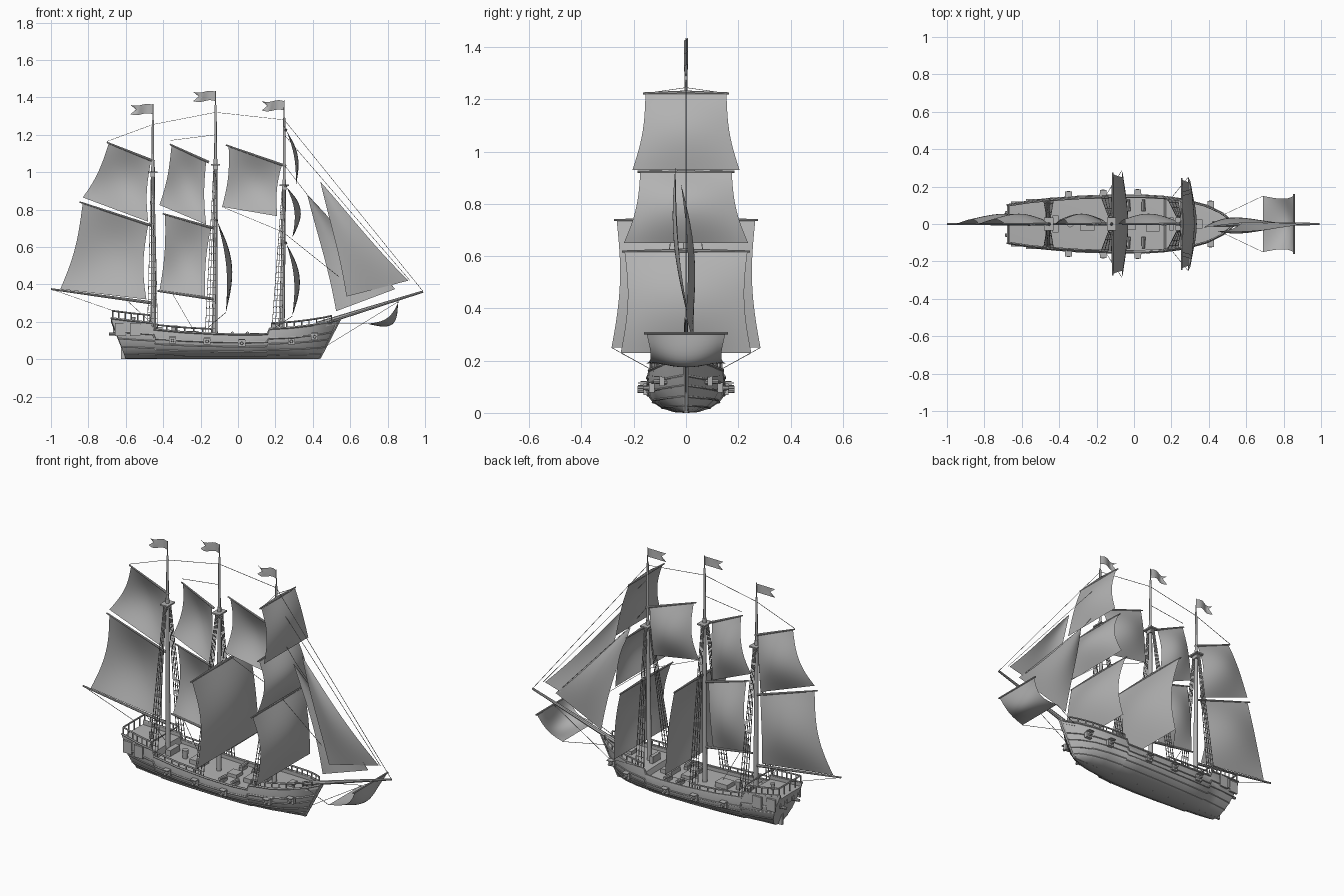
import bpy, bmesh
from math import sin, cos, pi
from mathutils import Vector as V

if "Cube" in bpy.data.objects:
    bpy.data.objects.remove(bpy.data.objects["Cube"])

grey = bpy.data.materials.new("plain_grey")
grey.use_nodes = True
grey.diffuse_color = (0.45, 0.45, 0.45, 1)
grey.node_tree.nodes["Principled BSDF"].inputs["Base Color"].default_value = (0.45, 0.45, 0.45, 1)


def finish(name, bm, smooth=True):
    me = bpy.data.meshes.new(name)
    bm.to_mesh(me)
    bm.free()
    me.materials.append(grey)
    ob = bpy.data.objects.new(name, me)
    bpy.context.collection.objects.link(ob)
    if smooth:
        bpy.ops.object.select_all(action='DESELECT')
        ob.select_set(True)
        bpy.context.view_layer.objects.active = ob
        bpy.ops.object.shade_smooth_by_angle(angle=0.7)
    return ob


def tubes(name, segs, sides=6):
    """Straight tapered rods, each (start, end, start radius, end radius)."""
    bm = bmesh.new()
    for a, b, r0, r1 in segs:
        a, b = V(a), V(b)
        d = (b - a).normalized()
        s = d.orthogonal().normalized()
        t = d.cross(s)
        rings = [[bm.verts.new(p + (s * cos(2 * pi * i / sides) + t * sin(2 * pi * i / sides)) * r)
                  for i in range(sides)] for p, r in ((a, r0), (b, r1))]
        for i in range(sides):
            j = (i + 1) % sides
            bm.faces.new((rings[0][i], rings[0][j], rings[1][j], rings[1][i]))
        bm.faces.new(rings[0][::-1])
        bm.faces.new(rings[1])
    return finish(name, bm)


def boxes(name, items):
    """Axis-aligned boxes, each (centre, size)."""
    bm = bmesh.new()
    for c, s in items:
        for v in bmesh.ops.create_cube(bm, size=1)["verts"]:
            v.co = V(c) + V((v.co.x * s[0], v.co.y * s[1], v.co.z * s[2]))
    return finish(name, bm, False)


def path(points, r):
    return [(a, b, r, r) for a, b in zip(points, points[1:])]


def grid(name, fn, nu, nv):
    bm = bmesh.new()
    vs = [[bm.verts.new(fn(i / nu, j / nv)) for i in range(nu + 1)] for j in range(nv + 1)]
    for j in range(nv):
        for i in range(nu):
            bm.faces.new((vs[j][i], vs[j][i + 1], vs[j + 1][i + 1], vs[j + 1][i]))
    bmesh.ops.remove_doubles(bm, verts=bm.verts, dist=1e-5)
    return finish(name, bm)


def sail(name, tl, tr, br, bl, belly, hollow=0.1):
    tl, tr, br, bl, belly = map(V, (tl, tr, br, bl, belly))

    def fn(u, v):
        k = 0.5 + (u - 0.5) * (1 - hollow * sin(pi * v))
        p = tl.lerp(tr, k).lerp(bl.lerp(br, k), v)
        return p + belly * sin(pi * v) * (0.45 + 0.55 * sin(pi * u))
    return grid(name, fn, 14, 14)


# Hull: stations of keel x, rail x, half width, rail height
stations = [(-0.60, -0.68, 0.105, 0.22), (-0.51, -0.56, 0.125, 0.205), (-0.44, -0.46, 0.135, 0.195),
            (-0.43, -0.45, 0.136, 0.16), (-0.28, -0.29, 0.148, 0.145), (-0.10, -0.10, 0.154, 0.135),
            (0.06, 0.06, 0.153, 0.132), (0.15, 0.16, 0.147, 0.135), (0.16, 0.17, 0.146, 0.163),
            (0.26, 0.29, 0.13, 0.17), (0.34, 0.39, 0.102, 0.182), (0.40, 0.475, 0.058, 0.196),
            (0.44, 0.535, 0.006, 0.21)]
section = [(0.04, 0), (0.3, 0.02), (0.6, 0.13), (0.83, 0.3), (0.96, 0.5), (1, 0.68), (0.96, 1), (0.9, 1)]


def half_section(xk, xt, w, zt):
    pts = [(xk + (xt - xk) * f, w * g, zt * f) for g, f in section]
    deck_z = zt - 0.02
    return pts + [(pts[-1][0], w * 0.9, deck_z), (pts[-1][0], 0, deck_z + 0.003)]


bm = bmesh.new()
rings = []
for st in stations:
    half = half_section(*st)
    ring = half + [(x, -y, z) for x, y, z in half[-2::-1]]
    rings.append([bm.verts.new(p) for p in ring])
n = len(rings[0])
for a, b in zip(rings, rings[1:]):
    for i in range(n):
        bm.faces.new((a[i], a[(i + 1) % n], b[(i + 1) % n], b[i]))
bm.faces.new(rings[0])
bm.faces.new(rings[-1])
bmesh.ops.recalc_face_normals(bm, faces=bm.faces)
finish("hull", bm)


def beam(x):
    """Half width and rail height at x."""
    for a, b in zip(stations, stations[1:]):
        if a[1] <= x <= b[1]:
            t = (x - a[1]) / (b[1] - a[1])
            return a[2] + (b[2] - a[2]) * t, a[3] + (b[3] - a[3]) * t
    return 0.105, 0.22


# Wales, cap rails and stem
strips = []
for s in (-1, 1):
    for k, r in ((2, 0.003), (3, 0.004), (4, 0.004), (5, 0.005), (6, 0.006)):
        line = [half_section(*st)[k] for st in stations]
        strips += path([(x, s * y, z) for x, y, z in line], r)
tubes("hull_wales", strips, 5)
tubes("stem_post", [((0.435, 0, 0.01), (0.54, 0, 0.215), 0.01, 0.012)])
boxes("rudder", [((-0.605, 0, 0.032), (0.04, 0.014, 0.064)), ((-0.08, 0, 0.004), (1.04, 0.014, 0.008))])

# Railings around the raised decks and the waist
rails = []
for x0, x1, count, h in ((-0.67, -0.47, 7, 0.04), (-0.43, -0.14, 7, 0.025), (0.18, 0.5, 9, 0.03)):
    xs = [x0 + (x1 - x0) * i / (count - 1) for i in range(count)]
    for s in (-1, 1):
        feet = [(x, s * beam(x)[0] * 0.93, beam(x)[1]) for x in xs]
        tops = [(x, y, z + h) for x, y, z in feet]
        rails += [(a, b, 0.004, 0.004) for a, b in zip(feet, tops)] + path(tops, 0.005)
rails += path([(-0.67, -0.098, 0.26), (-0.67, 0.098, 0.26)], 0.005)
rails += path([(-0.47, -0.12, 0.235), (-0.47, 0.12, 0.235)], 0.004)
rails += [((-0.67, y, 0.21), (-0.67, y, 0.26), 0.004, 0.004) for y in (-0.05, 0, 0.05)]
tubes("deck_railings", rails, 5)

# Guns, ports and cabin windows
ports, guns, windows = [], [], []
for s in (-1, 1):
    for x, z in ((-0.35, 0.1), (-0.165, 0.095), (0.02, 0.085), (0.285, 0.095), (0.41, 0.12)):
        w = beam(x)[0]
        ports += [((x, s * w, z), (0.038, 0.02, 0.034)), ((x, s * (w + 0.016), z + 0.02), (0.036, 0.03, 0.004))]
        guns.append(((x, s * (w - 0.02), z), (x, s * (w + 0.033), z), 0.011, 0.008))
    for x in (-0.03, 0.05):
        guns.append(((x, s * 0.07, 0.135), (x, s * 0.13, 0.14), 0.011, 0.008))
        ports.append(((x, s * 0.09, 0.122), (0.022, 0.045, 0.016)))
    guns.append(((-0.64, s * 0.06, 0.135), (-0.69, s * 0.06, 0.135), 0.01, 0.008))
    for x in (-0.63, -0.55):
        windows.append(((x, s * (beam(x)[0] + 0.001), 0.16), (0.055, 0.012, 0.07)))
windows += [((-0.662, y, 0.165), (0.012, 0.035, 0.045)) for y in (-0.06, 0, 0.06)]
boxes("gun_ports", ports)
tubes("guns", guns, 8)
boxes("cabin_windows", windows)

# Deck fittings
boxes("deck_fittings", [((-0.25, 0, 0.137), (0.08, 0.07, 0.03)), ((0.1, 0, 0.127), (0.07, 0.08, 0.025)),
                        ((-0.02, 0, 0.125), (0.06, 0.06, 0.02)), ((0.35, 0, 0.168), (0.03, 0.05, 0.02)),
                        ((-0.42, 0, 0.155), (0.03, 0.09, 0.035)), ((0.2, 0, 0.17), (0.02, 0.07, 0.04))])
tubes("capstan_and_wheel_post", [((-0.34, 0, 0.13), (-0.34, 0, 0.18), 0.014, 0.018),
                                 ((-0.56, 0, 0.18), (-0.56, 0, 0.225), 0.008, 0.012)], 10)

# Masts with platforms, shrouds and flags: base x, head x, platform height, mast height, flag height
masts = {"mizzen": (-0.45, -0.455, 1.0, 1.28, 1.36), "main": (-0.122, -0.12, 1.04, 1.36, 1.43),
         "fore": (0.235, 0.247, 0.93, 1.29, 1.38)}
for name, (xb, xh, zp, zt, zf) in masts.items():
    tubes(name + "_mast", [((xb, 0, 0.1), (xh, 0, zp + 0.03), 0.014, 0.01),
                           ((xh, 0, zp - 0.06), (xh, 0, zt), 0.008, 0.006),
                           ((xh, 0, zt), (xh, 0, zf + 0.005), 0.003, 0.002)], 10)
    boxes(name + "_platform", [((xh, 0, zp), (0.05, 0.07, 0.008)), ((xh, 0, zp - 0.015), (0.025, 0.04, 0.02))])
    lines = []
    shift = 0.02 if name == "mizzen" else 0
    for s in (-1, 1):
        feet = [V((xb + shift - d, s * beam(xb)[0] * 0.95, beam(xb)[1] - 0.01)) for d in (0, 0.018, 0.036, 0.054)]
        heads = [V((xh + 0.006 - d, s * 0.02, zp)) for d in (0, 0.005, 0.01, 0.015)]
        lines += [(a, b, 0.0022, 0.0022) for a, b in zip(feet, heads)]
        for i in range(1, 24):
            lines.append((feet[0].lerp(heads[0], i / 25), feet[3].lerp(heads[3], i / 25), 0.0018, 0.0018))
    tubes(name + "_shrouds", lines, 4)

    def flag(u, v, xh=xh, zf=zf):
        reach = 0.12 - (0.03 * (1 - abs(2 * v - 1)) if u > 0.5 else 0) * (2 * u - 1)
        return (xh - u * reach, 0.008 * sin(2 * pi * u), zf - 0.05 * v + 0.005 * sin(2 * pi * u))
    grid(name + "_flag", flag, 10, 4)

# Fore-and-aft sails with their gaffs: four corners as (x, z)
gaff_sails = {
    "mizzen_lower": ((-0.83, 0.835), (-0.48, 0.72), (-0.49, 0.32), (-0.95, 0.375)),
    "mizzen_upper": ((-0.69, 1.155), (-0.465, 1.065), (-0.48, 0.735), (-0.83, 0.865)),
    "main_lower": ((-0.39, 0.775), (-0.145, 0.705), (-0.175, 0.33), (-0.42, 0.365)),
    "main_upper": ((-0.355, 1.145), (-0.17, 1.06), (-0.17, 0.72), (-0.42, 0.825)),
    "fore_upper": ((-0.05, 1.14), (0.235, 1.04), (0.21, 0.765), (-0.085, 0.815))}
spars = []
for name, cs in gaff_sails.items():
    sail(name + "_sail", *[(x, 0.0, z) for x, z in cs], (0, 0.055, 0))
    a, b = V((cs[0][0], 0, cs[0][1])), V((cs[1][0], 0, cs[1][1]))
    spars.append((a + (a - b) * 0.05, b + (b - a) * 0.08, 0.004, 0.007))
spars += [((-1.0, 0, 0.375), (-0.45, 0, 0.3), 0.005, 0.009), ((-0.43, 0, 0.365), (-0.12, 0, 0.32), 0.005, 0.008)]

# Square sails: mast x, top z, bottom z, half widths at top and bottom, foot offset, belly
for name, x, z1, z0, w1, w0, dx, b in (("main_course", -0.11, 0.735, 0.25, 0.265, 0.285, 0.045, 0.055),
                                       ("fore_course", 0.26, 0.615, 0.23, 0.235, 0.25, 0.03, 0.055),
                                       ("fore_topsail", 0.26, 0.92, 0.65, 0.175, 0.238, 0.03, 0.06),
                                       ("fore_topgallant", 0.26, 1.22, 0.93, 0.155, 0.205, 0.05, 0.035)):
    sail(name, (x, -w1, z1), (x, w1, z1), (x + dx, w0, z0), (x + dx, -w0, z0), (b, 0, 0.01), 0.08)
    for s in (-1, 1):
        spars.append(((x - 0.004, 0, z1 + 0.006), (x - 0.004, s * (w1 + 0.01), z1 + 0.003), 0.008, 0.004))
sail("spritsail", (0.855, -0.15, 0.3), (0.855, 0.15, 0.3), (0.69, 0.15, 0.19), (0.69, -0.15, 0.19), (0.05, 0, -0.06))
spars += [((0.855, -0.16, 0.305), (0.855, 0.16, 0.305), 0.005, 0.005),
          ((0.42, 0, 0.185), (0.99, 0, 0.362), 0.014, 0.006)]
tubes("yards_and_booms", spars, 8)

# Jibs
outer, inner = (0.44, -0.04, 0.95), (0.37, -0.02, 0.88)
sail("outer_jib", outer, outer, (0.91, 0, 0.42), (0.58, 0.01, 0.335), (0, -0.03, 0), 0.08)
sail("inner_jib", inner, inner, (0.84, 0, 0.375), (0.525, 0.03, 0.257), (0, 0.035, 0), 0.08)

# Rigging lines
ropes = []
for pts in ([(-0.7, 1.165), (-0.455, 1.255), (-0.12, 1.32), (0.247, 1.28), (0.99, 0.362)],
            [(-0.36, 1.17), (-0.12, 1.2)], [(0.247, 1.2), (0.92, 0.42)], [(0.247, 1.04), (0.37, 0.88), (0.84, 0.375)],
            [(-1.0, 0.375), (-0.67, 0.26)], [(0.86, 0.31), (0.47, 0.07)], [(0.99, 0.362), (0.5, 0.2)],
            [(-0.085, 0.815), (0.24, 0.68), (0.54, 0.44)], [(-0.6, 0.32), (-0.47, 0.2)], [(-0.35, 0.35), (-0.24, 0.16)]):
    ropes += path([(x, 0, z) for x, z in pts], 0.0015)
for s in (-1, 1):
    ropes += path([(-0.065, s * 0.285, 0.25), (-0.16, s * 0.14, 0.17)], 0.0015)
    ropes += path([(0.29, s * 0.25, 0.23), (0.2, s * 0.14, 0.17)], 0.0015)
    ropes += path([(0.26, s * 0.155, 1.223), (0.247, 0, 1.245)], 0.0015)
    ropes += path([(0.69, s * 0.15, 0.19), (0.48, s * 0.05, 0.19)], 0.0015)
tubes("rigging_lines", ropes, 4)
